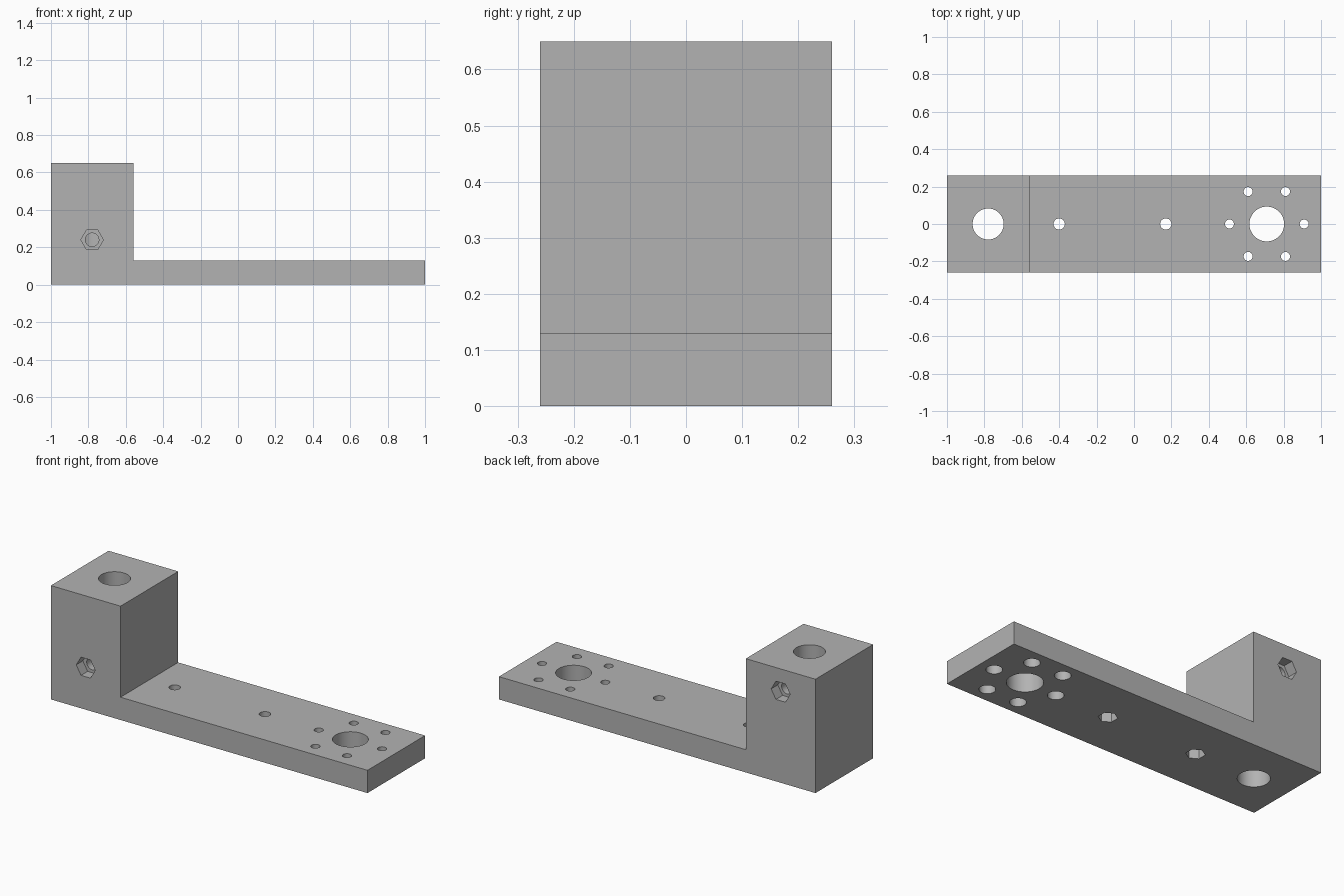
import bpy
import bmesh
from math import radians, cos, sin, pi
from mathutils import Matrix, Vector

cube = bpy.data.objects.get("Cube")
if cube:
    bpy.data.objects.remove(cube, do_unlink=True)

# Main dimensions
HALF_W = 0.26
PLATE_H = 0.13
BLOCK_H = 0.65
BLOCK_X = -0.56
BORE_X = -0.78
FLANGE_X = 0.71

grey = bpy.data.materials.new("plain grey")
grey.use_nodes = True
colour = (0.45, 0.45, 0.45, 1)
grey.diffuse_color = colour
grey.node_tree.nodes["Principled BSDF"].inputs["Base Color"].default_value = colour


def add_object(name, bm):
    mesh = bpy.data.meshes.new(name)
    bmesh.ops.recalc_face_normals(bm, faces=bm.faces)
    bm.to_mesh(mesh)
    bm.free()
    obj = bpy.data.objects.new(name, mesh)
    bpy.context.collection.objects.link(obj)
    mesh.materials.append(grey)
    return obj


# L-shaped bracket: side profile extruded across the width
bm = bmesh.new()
outline = [(-1, 0), (1, 0), (1, PLATE_H), (BLOCK_X, PLATE_H),
           (BLOCK_X, BLOCK_H), (-1, BLOCK_H)]
face = bm.faces.new([bm.verts.new((x, -HALF_W, z)) for x, z in outline])
grown = bmesh.ops.extrude_face_region(bm, geom=[face])
bmesh.ops.translate(bm, vec=(0, 2 * HALF_W, 0),
                    verts=[v for v in grown["geom"] if isinstance(v, bmesh.types.BMVert)])
bracket = add_object("bracket", bm)

bpy.ops.object.select_all(action="DESELECT")
bracket.select_set(True)
bpy.context.view_layer.objects.active = bracket


def cut(start, end, radius, sides=48, turn=0.0):
    """Subtract a prism running from start to end."""
    start, end = Vector(start), Vector(end)
    axis = end - start
    place = (Matrix.Translation((start + end) / 2)
             @ axis.to_track_quat("Z", "X").to_matrix().to_4x4()
             @ Matrix.Rotation(turn, 4, "Z"))
    tool_bm = bmesh.new()
    bmesh.ops.create_cone(tool_bm, cap_ends=True, segments=sides, radius1=radius,
                          radius2=radius, depth=axis.length, matrix=place)
    tool = add_object("cutter", tool_bm)
    tool.hide_render = True
    mod = bracket.modifiers.new("cut", "BOOLEAN")
    mod.operation = "DIFFERENCE"
    mod.solver = "EXACT"
    mod.object = tool
    bpy.ops.object.modifier_apply(modifier=mod.name)
    mesh = tool.data
    bpy.data.objects.remove(tool)
    bpy.data.meshes.remove(mesh)


def hex_turn(start, end, corner):
    """Angle that points one hexagon corner along the given direction."""
    quat = (Vector(end) - Vector(start)).to_track_quat("Z", "X")
    local = quat.inverted() @ Vector(corner)
    # cone corners repeat every 60 degrees, starting on local y
    return Vector((0, 1)).angle_signed(local.xy) * -1


def cut_hex(start, end, radius, corner):
    cut(start, end, radius, 6, hex_turn(start, end, corner))


# Vertical rod bore and large flange hole
cut((BORE_X, 0, -0.1), (BORE_X, 0, 0.8), 0.083)
cut((FLANGE_X, 0, -0.1), (FLANGE_X, 0, 0.3), 0.093)

# Ring of six counterbored screw holes
for i in range(6):
    a = i * pi / 3
    x, y = FLANGE_X + 0.2 * cos(a), 0.2 * sin(a)
    cut((x, y, -0.1), (x, y, 0.3), 0.024, 32)
    cut((x, y, -0.1), (x, y, 0.07), 0.042, 32)

# Mounting holes with nut pockets underneath
for x in (-0.4, 0.17):
    cut((x, 0, -0.1), (x, 0, 0.3), 0.03, 32)
    cut_hex((x, 0, -0.1), (x, 0, 0.06), 0.05, (0, 1, 0))

# Set-screw holes with nut pockets: low at the front, high at the back
for side, z in ((-1, 0.24), (1, 0.52)):
    outer = (BORE_X, side * 0.4, z)
    cut(outer, (BORE_X, 0, z), 0.036, 32)
    cut_hex(outer, (BORE_X, side * (HALF_W - 0.06), z), 0.06, (1, 0, 0))

bpy.ops.object.shade_smooth_by_angle(angle=radians(30))
